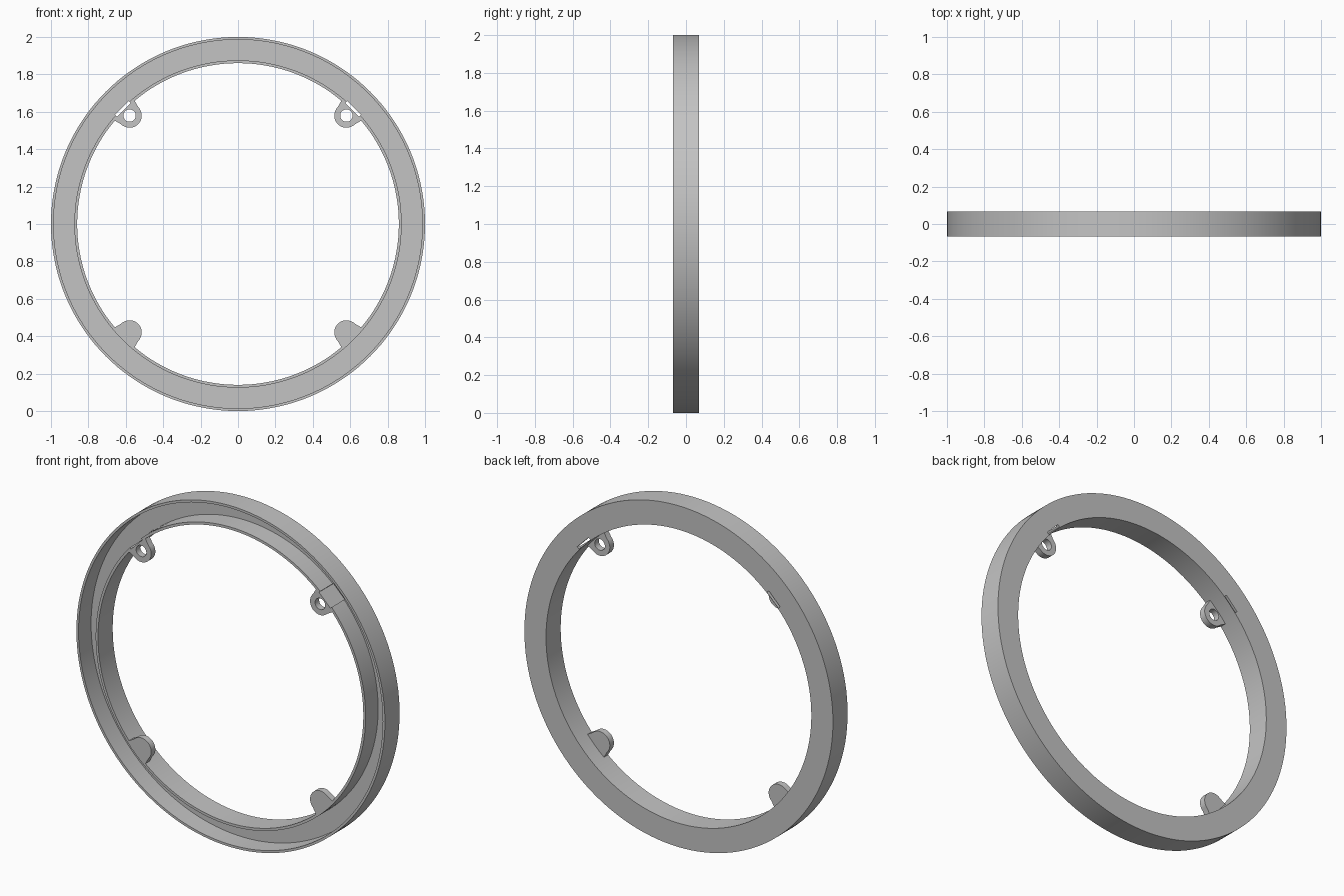
import bpy, bmesh, math
from mathutils import Matrix, Vector

if "Cube" in bpy.data.objects:
    bpy.data.objects.remove(bpy.data.objects["Cube"], do_unlink=True)

HALF = 0.068       # half of the ring depth
LUG_R = 0.82       # distance of each lug from the ring centre
CENTRE = Vector((0, 0, 1))

grey = bpy.data.materials.new("plain grey")
grey.use_nodes = True
COLOUR = (0.55, 0.55, 0.55, 1)
grey.diffuse_color = COLOUR
grey.node_tree.nodes["Principled BSDF"].inputs["Base Color"].default_value = COLOUR


def finish(bm, name, matrix=Matrix()):
    bm.transform(matrix)
    bmesh.ops.recalc_face_normals(bm, faces=bm.faces)
    mesh = bpy.data.meshes.new(name)
    bm.to_mesh(mesh)
    bm.free()
    mesh.materials.append(grey)
    obj = bpy.data.objects.new(name, mesh)
    bpy.context.collection.objects.link(obj)
    return obj


def prism(name, outline, y0, y1, matrix):
    """Extrude an (x, z) outline along y."""
    bm = bmesh.new()
    face = bm.faces.new([bm.verts.new((x, y0, z)) for x, z in outline])
    new = bmesh.ops.extrude_face_region(bm, geom=[face])["geom"]
    moved = [v for v in new if isinstance(v, bmesh.types.BMVert)]
    bmesh.ops.translate(bm, verts=moved, vec=(0, y1 - y0, 0))
    return finish(bm, name, matrix)


def arc(radius, start, end, steps):
    angles = [math.radians(start + (end - start) * i / steps) for i in range(steps + 1)]
    return [(radius * math.cos(a), radius * math.sin(a)) for a in angles]


def cut(obj, cutter):
    mod = obj.modifiers.new("cut", "BOOLEAN")
    mod.operation = "DIFFERENCE"
    mod.solver = "EXACT"
    mod.object = cutter
    cutter.hide_render = True
    cutter.hide_set(True)


def smooth(obj):
    bpy.ops.object.select_all(action="DESELECT")
    bpy.context.view_layer.objects.active = obj
    obj.select_set(True)
    bpy.ops.object.shade_smooth_by_angle(angle=math.radians(30))


# Ring: U-shaped channel, open at the front, with a thin back plate
FLOOR = 0.048
profile = [(0.86, -HALF), (0.875, -HALF), (0.875, FLOOR), (0.986, FLOOR),
           (0.986, -HALF), (1, -HALF), (1, HALF), (0.86, HALF)]
SEGMENTS = 144
bm = bmesh.new()
loops = []
for i in range(SEGMENTS):
    a = math.tau * i / SEGMENTS
    loops.append([bm.verts.new((r * math.cos(a), y, r * math.sin(a))) for r, y in profile])
for i, ring in enumerate(loops):
    after = loops[(i + 1) % SEGMENTS]
    for j in range(len(profile)):
        k = (j + 1) % len(profile)
        bm.faces.new((ring[j], ring[k], after[k], after[j]))
channel_ring = finish(bm, "channel_ring", Matrix.Translation(CENTRE))
smooth(channel_ring)

# Lugs: rounded eyelets with flared feet, a screw hole and a slot behind
lug_outline = arc(0.065, 180, 360, 24) + [(0.077, 0.043), (0.05, 0.05), (-0.05, 0.05), (-0.077, 0.043)]
slot_outline = [(-0.052, 0.042), (0.052, 0.042), (0.052, 0.058), (-0.052, 0.058)]
hole_outline = arc(0.033, 0, 360, 32)[:-1]
names = ("upper_left", "upper_right", "lower_right", "lower_left")
for i, name in enumerate(names):
    turn = Matrix.Rotation(math.radians(45 - 90 * i), 4, "Y")
    place = Matrix.Translation(CENTRE) @ turn @ Matrix.Translation((0, 0, LUG_R))
    lug = prism(name + "_lug", lug_outline, -HALF, -0.03, place)
    slot = prism(name + "_slot_cutter", slot_outline, -0.1, 0.1, place)
    hole = prism(name + "_hole_cutter", hole_outline, -0.1, 0.1, place)
    cut(lug, hole)
    cut(lug, slot)
    cut(channel_ring, slot)
    smooth(lug)
